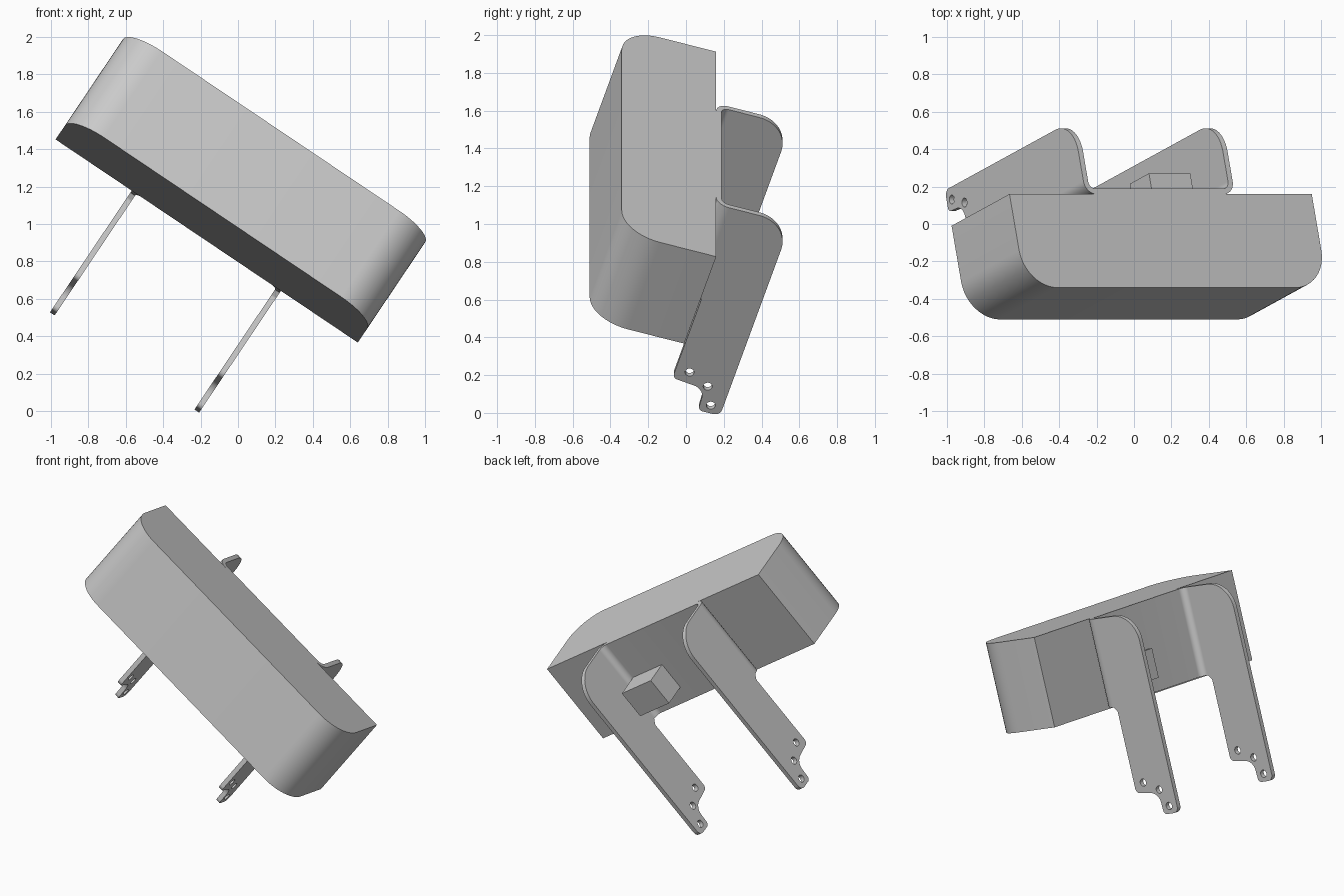
import bpy, bmesh, math
from mathutils import Vector, Matrix

cube = bpy.data.objects.get("Cube")
if cube:
    bpy.data.objects.remove(cube)

GREY = (0.59, 0.59, 0.59, 1)
grey = bpy.data.materials.new("plain grey")
grey.use_nodes = True
grey.diffuse_color = GREY
grey.node_tree.nodes["Principled BSDF"].inputs["Base Color"].default_value = GREY

# Tilted frame: u along the housing, v towards the back, w up its short side
TURN, TILT = math.radians(33.9), math.radians(17)
u = Vector((math.cos(TURN), 0, -math.sin(TURN)))
w = Vector((math.sin(TURN) * math.cos(TILT), math.sin(TILT), math.cos(TURN) * math.cos(TILT)))
v = w.cross(u)
ORIGIN = Vector((-0.665, 0.16, 1.912))   # top back corner at the low-u end
LENGTH, DEPTH, HEIGHT = 1.945, 0.523, 0.58
SHEET = 0.03


def frame(a, b, c, along):
    """Matrix whose local axes are a, b, c, shifted along c."""
    m = Matrix((a, b, c)).transposed().to_4x4()
    m.translation = ORIGIN + c * along
    return m


def rounded(corners, steps=12):
    """Outline from (x, y, radius) corners, each rounded by an arc."""
    pts = []
    for i, (x, y, r) in enumerate(corners):
        p = Vector((x, y))
        if not r:
            pts.append(p)
            continue
        a = (Vector(corners[i - 1][:2]) - p).normalized()
        b = (Vector(corners[(i + 1) % len(corners)][:2]) - p).normalized()
        half = a.angle(b) / 2
        mid = p + (a + b).normalized() * (r / math.sin(half))
        start = p + a * (r / math.tan(half)) - mid
        turn = math.copysign(math.pi - 2 * half, b.x * a.y - b.y * a.x)
        first = math.atan2(start.y, start.x)
        for k in range(steps + 1):
            t = first + turn * k / steps
            pts.append(mid + Vector((r * math.cos(t), r * math.sin(t))))
    return pts


def slab(name, outlines, low, high, axes):
    """Solid of filled outlines (later ones are holes) from low to high on the third axis."""
    curve = bpy.data.curves.new(name + " outline", "CURVE")
    curve.dimensions, curve.fill_mode = "2D", "BOTH"
    curve.extrude = (high - low) / 2
    for pts in outlines:
        s = curve.splines.new("POLY")
        s.points.add(len(pts) - 1)
        for q, p in zip(s.points, pts):
            q.co = (p.x, p.y, 0, 1)
        s.use_cyclic_u = True
    helper = bpy.data.objects.new(name + " helper", curve)
    bpy.context.collection.objects.link(helper)
    dg = bpy.context.evaluated_depsgraph_get()
    mesh = bpy.data.meshes.new_from_object(helper.evaluated_get(dg))
    bpy.data.objects.remove(helper)
    mesh.transform(frame(*axes, (low + high) / 2))
    bm = bmesh.new()
    bm.from_mesh(mesh)
    bmesh.ops.remove_doubles(bm, verts=bm.verts, dist=0.0002)
    bmesh.ops.recalc_face_normals(bm, faces=bm.faces)
    bm.to_mesh(mesh)
    bm.free()
    mesh.materials.clear()
    mesh.materials.append(grey)
    obj = bpy.data.objects.new(name, mesh)
    bpy.context.collection.objects.link(obj)
    bpy.ops.object.select_all(action="DESELECT")
    obj.select_set(True)
    bpy.context.view_layer.objects.active = obj
    bpy.ops.object.shade_smooth_by_angle(angle=math.radians(30))


def circle(x, y, r, n=20):
    return [Vector((x + r * math.cos(math.tau * k / n), y + r * math.sin(math.tau * k / n)))
            for k in range(n)]


# Housing: square back corners, rounded front corners
slab("housing", [rounded([(0, 0, 0), (0, -DEPTH, 0.21), (LENGTH, -DEPTH, 0.21), (LENGTH, 0, 0)])],
     -HEIGHT, 0, (u, v, w))

# Mounting channel: back plate with both ends bent backwards
near, far, leg, plate_low = 0.49, 1.45, 0.075, -0.57
channel = [(near, leg, 0), (near, 0, 0.07), (far, 0, 0.07), (far, leg, 0),
           (far - SHEET, leg, 0), (far - SHEET, SHEET, 0.04),
           (near + SHEET, SHEET, 0.04), (near + SHEET, leg, 0)]
slab("back_plate", [rounded(channel)], plate_low, 0, (u, v, w))

# Arms: flat plates with a stepped end and three holes
arm = [(leg, 0, 0), (0.413, 0, 0.175), (0.413, -1.283, 0.04), (0.292, -1.283, 0.025),
       (0.285, -1.145, 0.07), (0.102, -1.125, 0.03), (0.102, -0.6, 0.02), (leg, plate_low, 0)]
holes = [circle(0.178, -1.065, 0.024), circle(0.296, -1.123, 0.024), circle(0.347, -1.234, 0.024)]
for name, start in (("right_arm", near), ("left_arm", far - SHEET)):
    slab(name, [rounded(arm)] + holes, start, start + SHEET, (v, w, u))

# Connector block on the plate
block = [(1.114, 0.01, 0), (1.38, 0.01, 0), (1.38, 0.2, 0), (1.114, 0.2, 0)]
slab("connector_block", [rounded(block)], -0.466, -0.276, (u, v, w))
